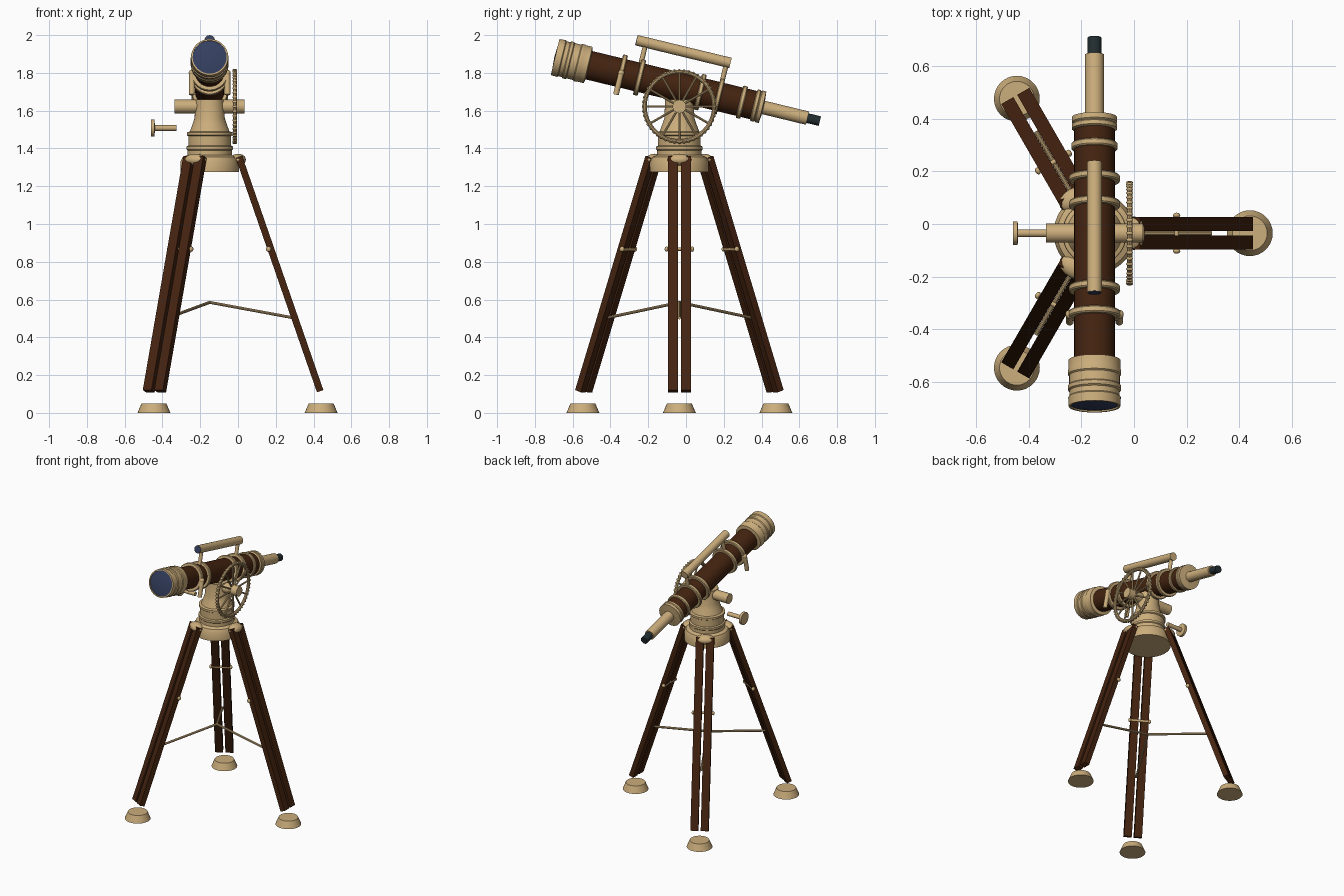
import bpy, bmesh
from math import cos, sin, pi, radians
from mathutils import Vector, Matrix

if "Cube" in bpy.data.objects:
    bpy.data.objects.remove(bpy.data.objects["Cube"])


def material(name, rgb):
    m = bpy.data.materials.new(name)
    m.use_nodes = True
    m.diffuse_color = (*rgb, 1)
    m.node_tree.nodes["Principled BSDF"].inputs["Base Color"].default_value = (*rgb, 1)
    return m


BRASS = material("brass", (0.60, 0.42, 0.20))
WOOD = material("dark wood", (0.058, 0.017, 0.005))
GLASS = material("blue glass", (0.035, 0.05, 0.115))
BLACK = material("black eyepiece", (0.016, 0.027, 0.03))

CENTRE = Vector((-0.15, -0.035, 0))
X, Z = Vector((1, 0, 0)), Vector((0, 0, 1))


def finish(name, bm, mat, matrix=Matrix(), smooth=True):
    bmesh.ops.remove_doubles(bm, verts=bm.verts, dist=1e-5)
    bmesh.ops.recalc_face_normals(bm, faces=bm.faces)
    mesh = bpy.data.meshes.new(name)
    bm.to_mesh(mesh)
    bm.free()
    mesh.materials.append(mat)
    ob = bpy.data.objects.new(name, mesh)
    ob.matrix_world = matrix
    bpy.context.collection.objects.link(ob)
    if smooth:
        bpy.ops.object.select_all(action="DESELECT")
        ob.select_set(True)
        bpy.context.view_layer.objects.active = ob
        bpy.ops.object.shade_smooth_by_angle(angle=radians(35))
    return ob


def aim(origin, axis):
    return Matrix.Translation(origin) @ axis.to_track_quat("Z", "Y").to_matrix().to_4x4()


def lathe(name, profile, origin, axis, mat, sides=40):
    """Spin (radius, height) points about an axis."""
    bm = bmesh.new()
    verts = [bm.verts.new((r, 0, h)) for r, h in profile]
    edges = [bm.edges.new(pair) for pair in zip(verts, verts[1:])]
    bmesh.ops.spin(bm, geom=verts + edges, cent=(0, 0, 0), axis=Z,
                   angle=2 * pi, steps=sides, use_merge=False)
    return finish(name, bm, mat, aim(origin, axis))


def rod(name, a, b, r, mat, sides=20):
    length = (b - a).length
    return lathe(name, [(0, 0), (r, 0), (r, length), (0, length)], a, b - a, mat, sides)


def ball(name, centre, size, mat, turn=0):
    bm = bmesh.new()
    bmesh.ops.create_uvsphere(bm, u_segments=16, v_segments=10, radius=1)
    m = Matrix.Translation(centre) @ Matrix.Rotation(turn, 4, "Z") @ Matrix.Diagonal((*size, 1))
    return finish(name, bm, mat, m)


def hoop(name, major, minor, centre, axis):
    loop = [(major + minor * cos(i * pi / 5), minor * sin(i * pi / 5)) for i in range(11)]
    return lathe(name, loop, centre, axis, BRASS, 48)


# Mount: turned hub and column
lathe("mount_column", [(0, 1.275), (.155, 1.275), (.155, 1.33), (.142, 1.355), (.118, 1.365),
                       (.118, 1.39), (.123, 1.395), (.123, 1.41), (.113, 1.415), (.113, 1.465),
                       (.121, 1.47), (.121, 1.485), (.105, 1.49), (.09, 1.53), (.08, 1.56),
                       (.075, 1.66), (0, 1.66)], CENTRE, Z, BRASS, 48)

# Tripod: three legs, each a pair of wooden bars
for k in range(3):
    ang = k * 2 * pi / 3
    out = Vector((cos(ang), sin(ang), 0))
    side = Vector((-sin(ang), cos(ang), 0))

    def at(r, z, t=0):
        return CENTRE + out * r + side * t + Z * z

    top, bottom = at(.155, 1.355), at(.585, .115)
    up = (top - bottom).normalized()
    turn = Matrix((side.cross(up), side, up)).transposed().to_4x4()
    for s in (-1, 1):
        bm = bmesh.new()
        bmesh.ops.create_cube(bm, size=1)
        m = (Matrix.Translation((top + bottom) / 2 + side * s * .035) @ turn
             @ Matrix.Diagonal((.036, .053, (top - bottom).length, 1)))
        finish(f"leg_bar_{k}_{s}", bm, WOOD, m, False)
        ball(f"leg_bolt_cap_{k}_{s}", at(.312, .867, s * .068), (.014, .01, .014), BRASS, ang)
    ball(f"leg_hinge_{k}", at(.15, 1.34), (.042, .064, .032), BRASS, ang)
    rod(f"leg_bolt_{k}", at(.312, .867, -.068), at(.312, .867, .068), .009, BRASS, 12)
    rod(f"spreader_rod_{k}", at(0, .585), at(.445, .503), .008, BRASS, 10)
    lathe(f"foot_{k}", [(0, 0), (.087, 0), (.066, .05), (0, .05)], at(.59, 0), Z, BRASS, 32)

# Cross axle, hand wheel and adjustment knob
pivot = CENTRE + Z * 1.622
rod("cross_axle", pivot - X * .185, pivot + X * .185, .036, BRASS, 32)
wheel = pivot + X * .133
hoop("wheel_rim", .184, .011, wheel, X)
for i in range(48):
    a = i * pi / 24
    ball(f"rim_stud_{i}", wheel + Vector((0, cos(a), sin(a))) * .192, (.013, .007, .007), BRASS)
for i in range(12):
    a = i * pi / 6
    rod(f"wheel_spoke_{i}", wheel, wheel + Vector((0, cos(a), sin(a))) * .184, .006, BRASS, 8)
knob = CENTRE + Vector((-.31, 0, 1.508))
lathe("focus_knob", [(0, 0), (.045, 0), (.045, .018), (.015, .02), (.015, .135), (0, .135)],
      knob, X, BRASS, 24)

# Telescope frame: distance along the tube, lift above its axis, sideways offset
FRONT = Vector((-.15, -.693, 1.884))
ALONG = Vector((0, 1.4, -.339)).normalized()
LIFT = X.cross(ALONG)


def tube(s, lift=0, x=0):
    return FRONT + ALONG * s + LIFT * lift + X * x


# Main tube, front cap, lens and eyepiece
rod("main_tube", tube(.15), tube(1.11), .077, WOOD, 40)
lathe("front_cap", [(.09, .015), (.09, 0), (.098, 0), (.1, .035), (.095, .04), (.095, .06),
                    (.101, .065), (.101, .08), (.096, .085), (.096, .12), (.101, .125),
                    (.101, .14), (.099, .145), (.099, .18), (.077, .185)],
      FRONT, ALONG, BRASS, 48)
lathe("front_lens", [(0, -.004), (.05, -.001), (.091, .006)], FRONT, ALONG, GLASS, 40)
lathe("rear_collar", [(.077, 1.08), (.086, 1.085), (.086, 1.1), (.081, 1.105), (.086, 1.11),
                      (.086, 1.13), (.036, 1.135)], FRONT, ALONG, BRASS, 40)
rod("draw_tube", tube(1.12), tube(1.375), .036, BRASS, 28)
rod("eyepiece", tube(1.37), tube(1.442), .026, BLACK, 24)

# Clamp rings along the tube
for i, (s, r) in enumerate([(.36, .099), (.46, .097), (.79, .097), (.89, .097), (1.017, .088)]):
    lathe(f"clamp_ring_{i}", [(.076, -.013), (r - .004, -.013), (r, -.008), (r, .008),
                              (r - .004, .013), (.076, .013)], tube(s), ALONG, BRASS)

# Side pins hanging from the first ring
for s in (-1, 1):
    rod(f"side_pin_{s}", tube(.36, 0, s * .094), tube(.36, -.118, s * .094), .015, BRASS, 16)
    ball(f"side_pin_top_{s}", tube(.36, 0, s * .094), (.017, .017, .017), BRASS)

# Finder scope on two posts
rod("finder_tube", tube(.4, .188), tube(.91, .188), .028, BRASS, 24)
rod("finder_lens", tube(.397, .188), tube(.403, .188), .025, GLASS, 24)
for i, s in enumerate((.45, .89)):
    rod(f"finder_post_{i}", tube(s, .07), tube(s, .188), .013, BRASS, 16)
